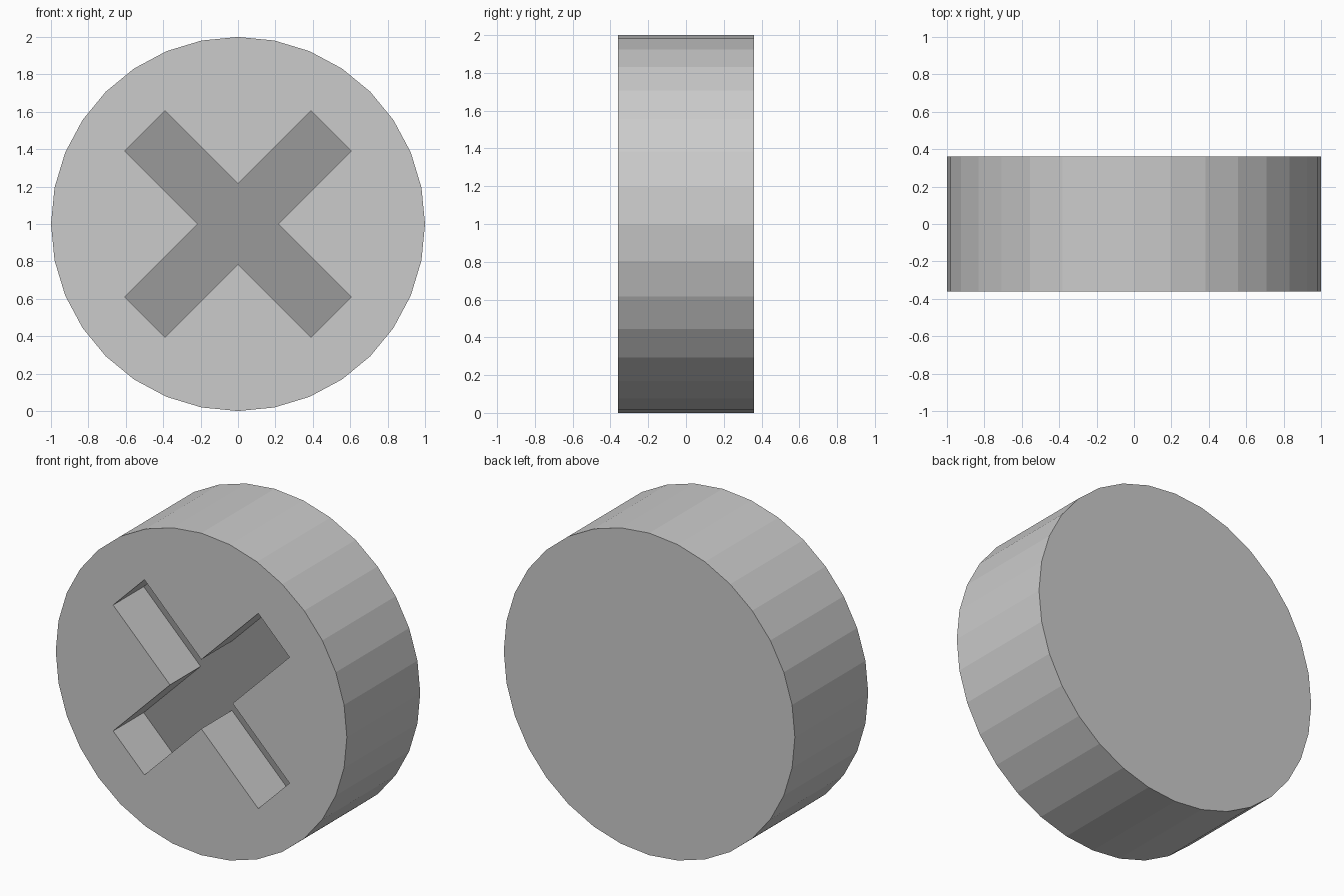
import bpy, bmesh
from math import pi, sqrt
from mathutils import Matrix, Vector

if "Cube" in bpy.data.objects:
    bpy.data.objects.remove(bpy.data.objects["Cube"])

RADIUS, HALF_DEPTH, RECESS = 1.0, 0.36, 0.30
ARM, HALF_W = 0.705, 0.152          # cross arm length and half width
FLOOR_Y = -HALF_DEPTH + RECESS


def make_object(name, bm):
    bmesh.ops.recalc_face_normals(bm, faces=bm.faces)
    mesh = bpy.data.meshes.new(name)
    bm.to_mesh(mesh)
    bm.free()
    obj = bpy.data.objects.new(name, mesh)
    bpy.context.collection.objects.link(obj)
    return obj


# Round head: 32-sided disc lying along y
bm = bmesh.new()
bmesh.ops.create_cone(
    bm, cap_ends=True, segments=32, radius1=RADIUS, radius2=RADIUS,
    depth=2 * HALF_DEPTH,
    matrix=Matrix.Translation((0, 0, 1)) @ Matrix.Rotation(pi / 2, 4, 'X'))
head = make_object("screw_head", bm)

# Cross cutter: one arm repeated by quarter turns, then tilted 45 degrees
bm = bmesh.new()
arm = [Vector((HALF_W, 0, -HALF_W)), Vector((ARM, 0, -HALF_W)),
       Vector((ARM, 0, HALF_W))]
verts = []
for i in range(4):
    turn = Matrix.Rotation(-(pi / 4 + i * pi / 2), 3, 'Y')
    for p in arm:
        verts.append(bm.verts.new(turn @ p + Vector((0, FLOOR_Y, 1))))
face = bm.faces.new(verts)
ext = bmesh.ops.extrude_face_region(bm, geom=[face], use_keep_orig=True)
bmesh.ops.translate(
    bm, vec=(0, -RECESS - 0.2, 0),
    verts=[g for g in ext["geom"] if isinstance(g, bmesh.types.BMVert)])
cutter = make_object("cross_cutter", bm)
cutter.hide_render = True

# Cut the recess
mod = head.modifiers.new("cross_recess", 'BOOLEAN')
mod.operation = 'DIFFERENCE'
mod.solver = 'EXACT'
mod.object = cutter
bpy.context.view_layer.objects.active = head
head.select_set(True)
bpy.ops.object.modifier_apply(modifier=mod.name)
bpy.data.objects.remove(cutter, do_unlink=True)

# Dark floor of the recess
grey = bpy.data.materials.new("head_grey")
grey.diffuse_color = (0.8, 0.8, 0.8, 1)
grey.use_nodes = True
grey.node_tree.nodes["Principled BSDF"].inputs["Base Color"].default_value = grey.diffuse_color
dark = bpy.data.materials.new("recess_dark")
dark.diffuse_color = (0.32, 0.32, 0.32, 1)
dark.use_nodes = True
dark.node_tree.nodes["Principled BSDF"].inputs["Base Color"].default_value = dark.diffuse_color
head.data.materials.clear()
head.data.materials.append(grey)
head.data.materials.append(dark)
for poly in head.data.polygons:
    on_floor = all(abs(head.data.vertices[v].co.y - FLOOR_Y) < 1e-3
                   for v in poly.vertices)
    poly.material_index = 1 if on_floor else 0
    poly.use_smooth = False
